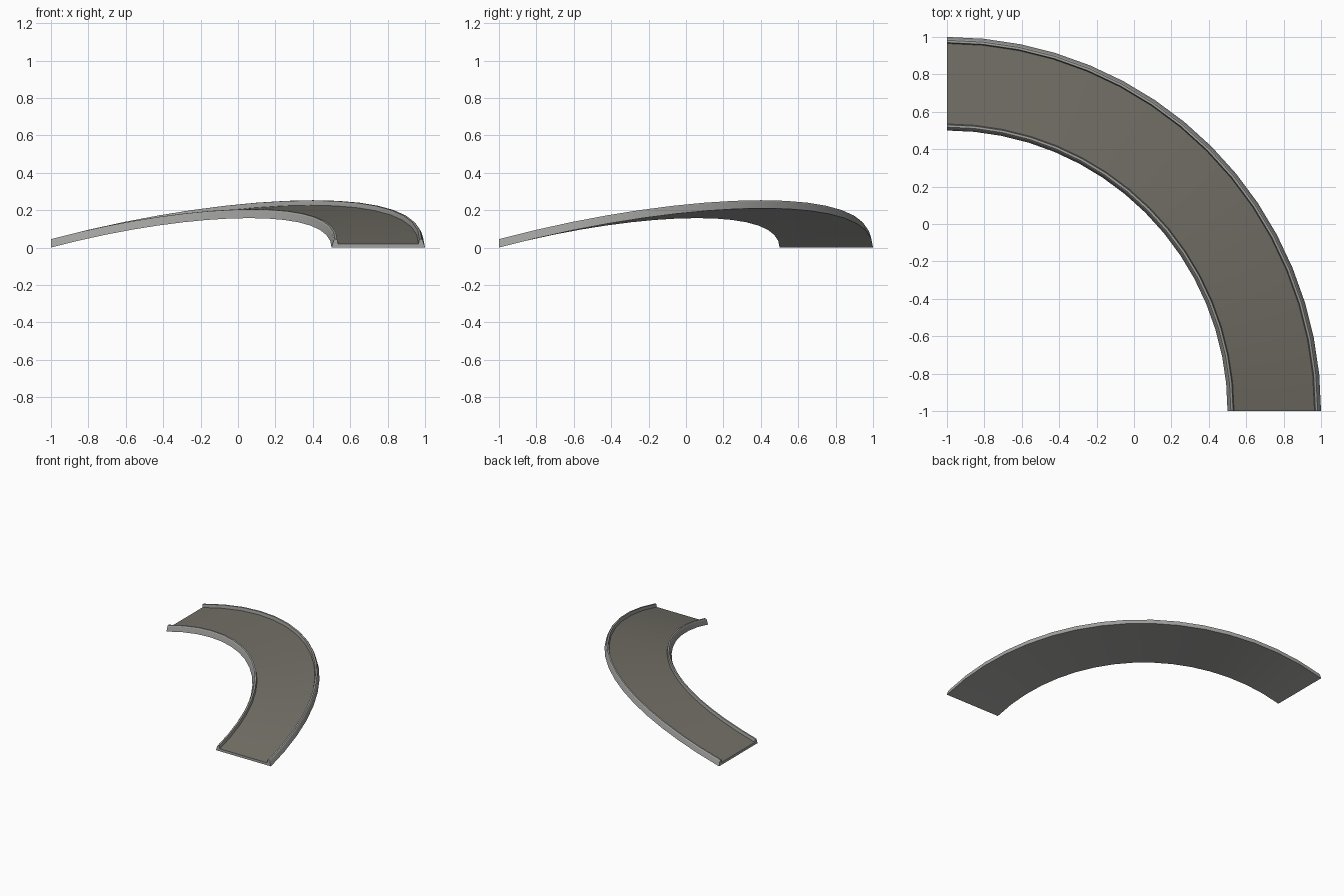
import bpy, bmesh, math

if "Cube" in bpy.data.objects:
    bpy.data.objects.remove(bpy.data.objects["Cube"])

CENTRE = (-1.0, -1.0)
INNER, OUTER = 1.5, 2.0
SEGMENTS = 16
RISE = 0.105          # arch rise per unit of radius


def material(name, rgb):
    m = bpy.data.materials.new(name)
    m.diffuse_color = (*rgb, 1)
    m.use_nodes = True
    m.node_tree.nodes["Principled BSDF"].inputs["Base Color"].default_value = m.diffuse_color
    return m


concrete = material("light_grey", (0.36, 0.36, 0.35))
asphalt = material("brown_grey", (0.172, 0.162, 0.135))


def sweep(name, profile, mats, top_edge=None):
    """Sweep a closed (radius, height) profile along the arched quarter turn."""
    bm = bmesh.new()
    rings = []
    for i in range(SEGMENTS + 1):
        t = i / SEGMENTS
        a = t * math.pi / 2
        arch = RISE * 4 * t * (1 - t)
        rings.append([bm.verts.new((CENTRE[0] + r * math.cos(a),
                                    CENTRE[1] + r * math.sin(a),
                                    r * arch + h)) for r, h in profile])
    n = len(profile)
    for ra, rb in zip(rings, rings[1:]):
        for j in range(n):
            k = (j + 1) % n
            f = bm.faces.new((ra[j], ra[k], rb[k], rb[j]))
            if j == top_edge:
                f.material_index = 1
    bm.faces.new(rings[0])
    bm.faces.new(rings[-1])
    bmesh.ops.recalc_face_normals(bm, faces=bm.faces[:])
    me = bpy.data.meshes.new(name)
    bm.to_mesh(me)
    bm.free()
    for m in mats:
        me.materials.append(m)
    ob = bpy.data.objects.new(name, me)
    bpy.context.collection.objects.link(ob)
    bpy.ops.object.select_all(action='DESELECT')
    ob.select_set(True)
    bpy.context.view_layer.objects.active = ob
    bpy.ops.object.shade_smooth_by_angle(angle=math.radians(12))
    return ob


# Kerb section, measured inward from the road edge
kerb = [(0, 0), (0.003, 0.010), (0.012, 0.038), (0.018, 0.045),
        (0.030, 0.045), (0.035, 0.020), (0.035, 0)]

# Road deck: grey slab with a darker driving surface on top
sweep("road_deck", [(INNER + 0.035, 0), (OUTER - 0.035, 0),
                    (OUTER - 0.035, 0.02), (INNER + 0.035, 0.02)],
      [concrete, asphalt], top_edge=2)

# Kerbs on both edges
sweep("inner_kerb", [(INNER + u, h) for u, h in kerb], [concrete])
sweep("outer_kerb", [(OUTER - u, h) for u, h in kerb], [concrete])
